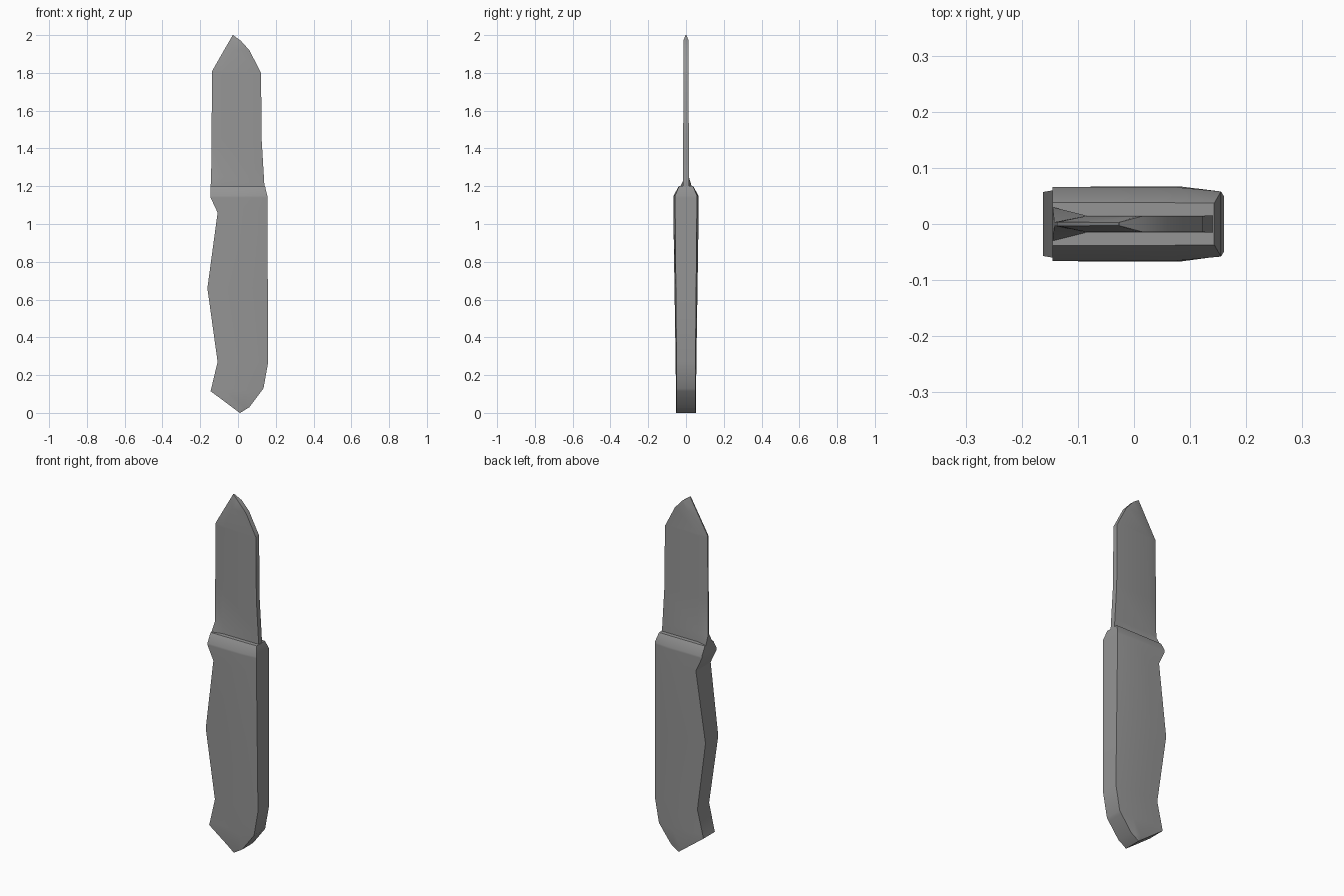
import bpy
import bmesh
from math import radians

default_cube = bpy.data.objects.get("Cube")
if default_cube:
    bpy.data.objects.remove(default_cube, do_unlink=True)


def make_material(name, value):
    material = bpy.data.materials.new(name)
    material.use_nodes = True
    colour = (value, value, value, 1)
    material.diffuse_color = colour
    material.node_tree.nodes["Principled BSDF"].inputs["Base Color"].default_value = colour
    return material


def sample(line, z):
    """Interpolate a polyline of (height, value) points at height z."""
    for (low, a), (high, b) in zip(line, line[1:]):
        if z <= high:
            return a + (b - a) * max(0, z - low) / (high - low)
    return line[-1][1]


def mix(a, b, factor):
    return a + (b - a) * factor


def loft(name, heights, half_section, material):
    """Skin a closed solid through mirrored cross-sections stacked in z."""
    bm = bmesh.new()
    rings = []
    for z in heights:
        half = half_section(z)
        section = half + [(x, -y) for x, y in reversed(half)]
        rings.append([bm.verts.new((x, y, z)) for x, y in section])
    for lower, upper in zip(rings, rings[1:]):
        for i in range(len(lower)):
            j = (i + 1) % len(lower)
            bm.faces.new((lower[i], lower[j], upper[j], upper[i]))
    bm.faces.new(rings[0])
    bm.faces.new(rings[-1])
    bmesh.ops.recalc_face_normals(bm, faces=bm.faces[:])
    mesh = bpy.data.meshes.new(name)
    bm.to_mesh(mesh)
    bm.free()
    mesh.materials.append(material)
    obj = bpy.data.objects.new(name, mesh)
    bpy.context.collection.objects.link(obj)
    bpy.ops.object.select_all(action="DESELECT")
    obj.select_set(True)
    bpy.context.view_layer.objects.active = obj
    bpy.ops.object.shade_smooth_by_angle(angle=radians(30))
    return obj


def all_heights(*lines):
    return sorted({z for line in lines for z, value in line})


grey = make_material("plain grey", 0.3)

# Handle: finger-grip outline on one side, rounded back on the other
grip = [(0, 0.009), (0.115, -0.145), (0.27, -0.108), (0.66, -0.162),
        (1.06, -0.108), (1.14, -0.145), (1.2, -0.145)]
back = [(0, 0.011), (0.03, 0.06), (0.13, 0.135), (0.27, 0.16),
        (1.15, 0.155), (1.2, 0.143)]
crown = [(0, 0.052), (0.27, 0.055), (1.06, 0.067), (1.15, 0.066), (1.2, 0.038)]
grip_edge = [(0, 0.049), (0.66, 0.057), (1.06, 0.066), (1.15, 0.066), (1.2, 0.038)]
back_edge = [(0, 0.049), (0.27, 0.05), (1.15, 0.058), (1.2, 0.037)]


def handle_section(z):
    left, right = sample(grip, z), sample(back, z)
    thick = sample(crown, z)
    return [(left, sample(grip_edge, z)), (mix(left, right, 0.3), thick),
            (mix(left, right, 0.72), thick), (right, sample(back_edge, z))]


loft("handle", all_heights(grip, back, crown), handle_section, grey)

# Blade: flat sides, ground bevel on the cutting edge, flared at its heel
edge = [(1.19, -0.145), (1.2, -0.145), (1.25, -0.142), (1.81, -0.137), (2, -0.028)]
bevel = [(1.19, -0.085), (1.81, -0.085), (1.97, 0.005), (2, -0.027)]
spine = [(1.19, 0.14), (1.2, 0.14), (1.45, 0.125), (1.8, 0.122),
         (1.92, 0.06), (1.97, 0.015), (2, -0.026)]
edge_thickness = [(1.19, 0.03), (1.2, 0.03), (1.25, 0.004), (2, 0.003)]
spine_thickness = [(1.19, 0.015), (1.97, 0.014), (2, 0.003)]


def blade_section(z):
    thick = sample(spine_thickness, z)
    return [(sample(edge, z), sample(edge_thickness, z)),
            (sample(bevel, z), thick), (sample(spine, z), thick)]


loft("blade", all_heights(edge, bevel, spine), blade_section, grey)
